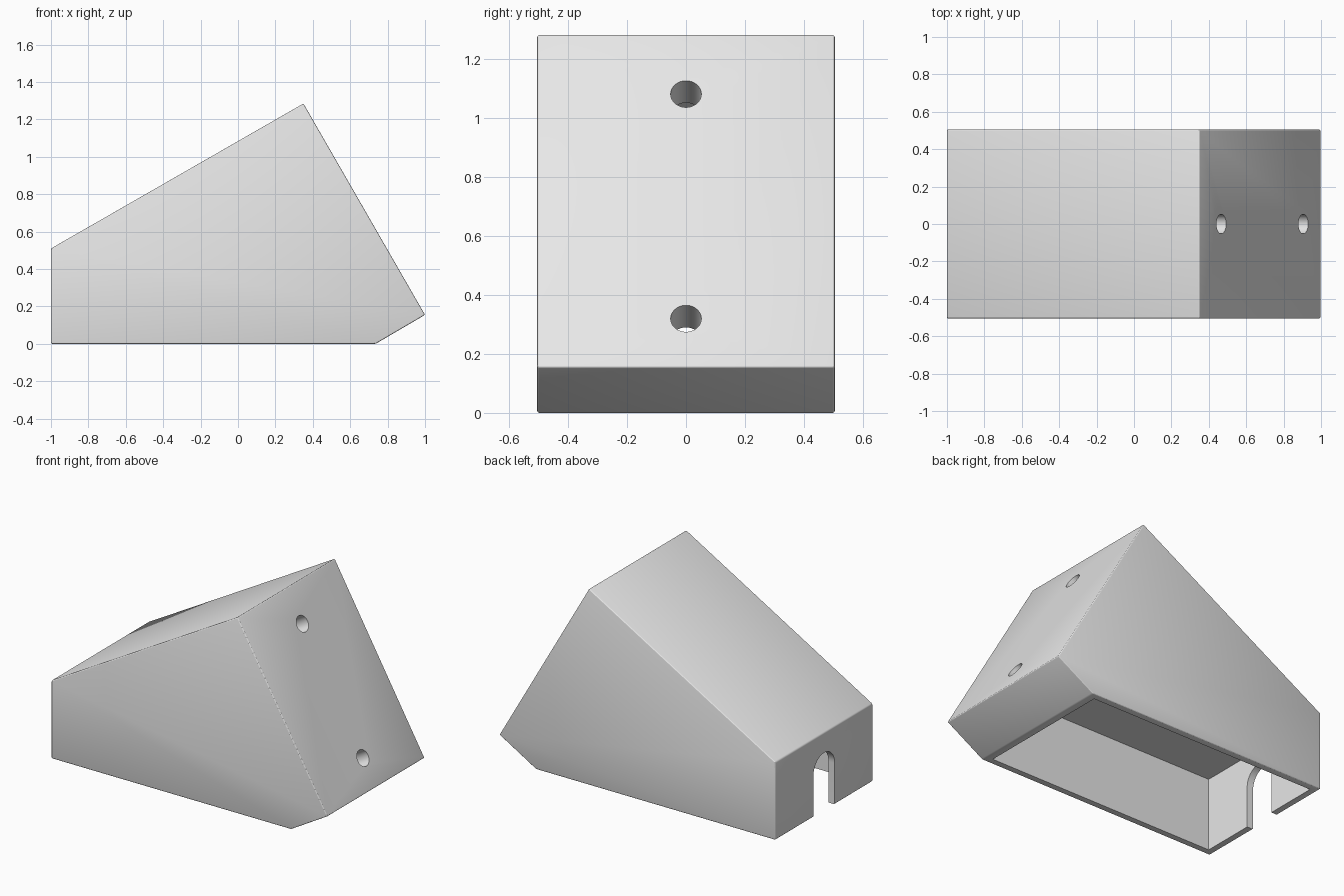
import bpy, bmesh, math
from mathutils import Vector

if "Cube" in bpy.data.objects:
    bpy.data.objects.remove(bpy.data.objects["Cube"])


def prism(name, pts, to3d, depth):
    """Extrude a closed 2D profile along a depth vector."""
    bm = bmesh.new()
    face = bm.faces.new([bm.verts.new(to3d(a, b)) for a, b in pts])
    ext = bmesh.ops.extrude_face_region(bm, geom=[face])
    moved = [v for v in ext["geom"] if isinstance(v, bmesh.types.BMVert)]
    bmesh.ops.translate(bm, verts=moved, vec=Vector(depth))
    bmesh.ops.recalc_face_normals(bm, faces=bm.faces)
    mesh = bpy.data.meshes.new(name)
    bm.to_mesh(mesh)
    bm.free()
    obj = bpy.data.objects.new(name, mesh)
    bpy.context.collection.objects.link(obj)
    return obj


# Wedge-shaped housing with softly rounded outer edges
HALF = 0.505
outline = [(-1, 0), (0.735, 0), (1, 0.155), (0.35, 1.285), (-1, 0.51)]
housing = prism("wedge_housing", outline,
                lambda x, z: (x, -HALF, z), (0, 2 * HALF, 0))
bevel = housing.modifiers.new("edge_round", "BEVEL")
bevel.width = 0.008
bevel.segments = 3
bevel.limit_method = "ANGLE"
bevel.angle_limit = math.radians(20)

# Open-bottomed cavity with a pocket behind the slanted mounting face
cavity = [(-0.955, -0.1), (0.69, -0.1), (0.69, 0.032), (0.845, 0.123),
          (0.243, 1.17), (-0.075, 0.986), (0.22, 0.475), (-0.955, 0.475)]
cutters = [prism("cavity_cutter", cavity,
                 lambda x, z: (x, -0.46, z), (0, 0.92, 0))]

# Arched cable slot in the short end wall
R = 0.11
arch = [(R, -0.1)] + [(R * math.cos(math.pi * i / 24), 0.27 + R * math.sin(math.pi * i / 24))
                      for i in range(25)] + [(-R, -0.1)]
cutters.append(prism("slot_cutter", arch,
                     lambda y, z: (-1.1, y, z), (0.25, 0, 0)))

# Two screw holes square to the slanted face
normal = Vector((1.13, 0, 0.65)).normalized()
up = Vector((-normal.z, 0, normal.x))
circle = [(0.052 * math.cos(math.tau * i / 48), 0.052 * math.sin(math.tau * i / 48))
          for i in range(48)]
for label, z in (("upper", 1.082), ("lower", 0.32)):
    centre = Vector((1 - (z - 0.155) * 0.65 / 1.13, 0, z)) + normal * 0.1
    cutters.append(prism(label + "_hole_cutter", circle,
                         lambda a, b: centre + Vector((0, a, 0)) + up * b,
                         normal * -0.4))

for cutter in cutters:
    cutter.hide_render = True
    cut = housing.modifiers.new(cutter.name, "BOOLEAN")
    cut.operation = "DIFFERENCE"
    cut.solver = "EXACT"
    cut.object = cutter

# Bake the cuts and drop the cutters
bpy.context.view_layer.update()
deps = bpy.context.evaluated_depsgraph_get()
result = bpy.data.meshes.new_from_object(housing.evaluated_get(deps))
housing.modifiers.clear()
housing.data = result
for cutter in cutters:
    bpy.data.objects.remove(cutter)

# Single plain grey
grey = bpy.data.materials.new("light_grey")
grey.diffuse_color = (0.8, 0.8, 0.8, 1)
grey.use_nodes = True
grey.node_tree.nodes["Principled BSDF"].inputs["Base Color"].default_value = grey.diffuse_color
housing.data.materials.clear()
housing.data.materials.append(grey)

bpy.context.view_layer.objects.active = housing
housing.select_set(True)
bpy.ops.object.shade_smooth_by_angle(angle=math.radians(25))
